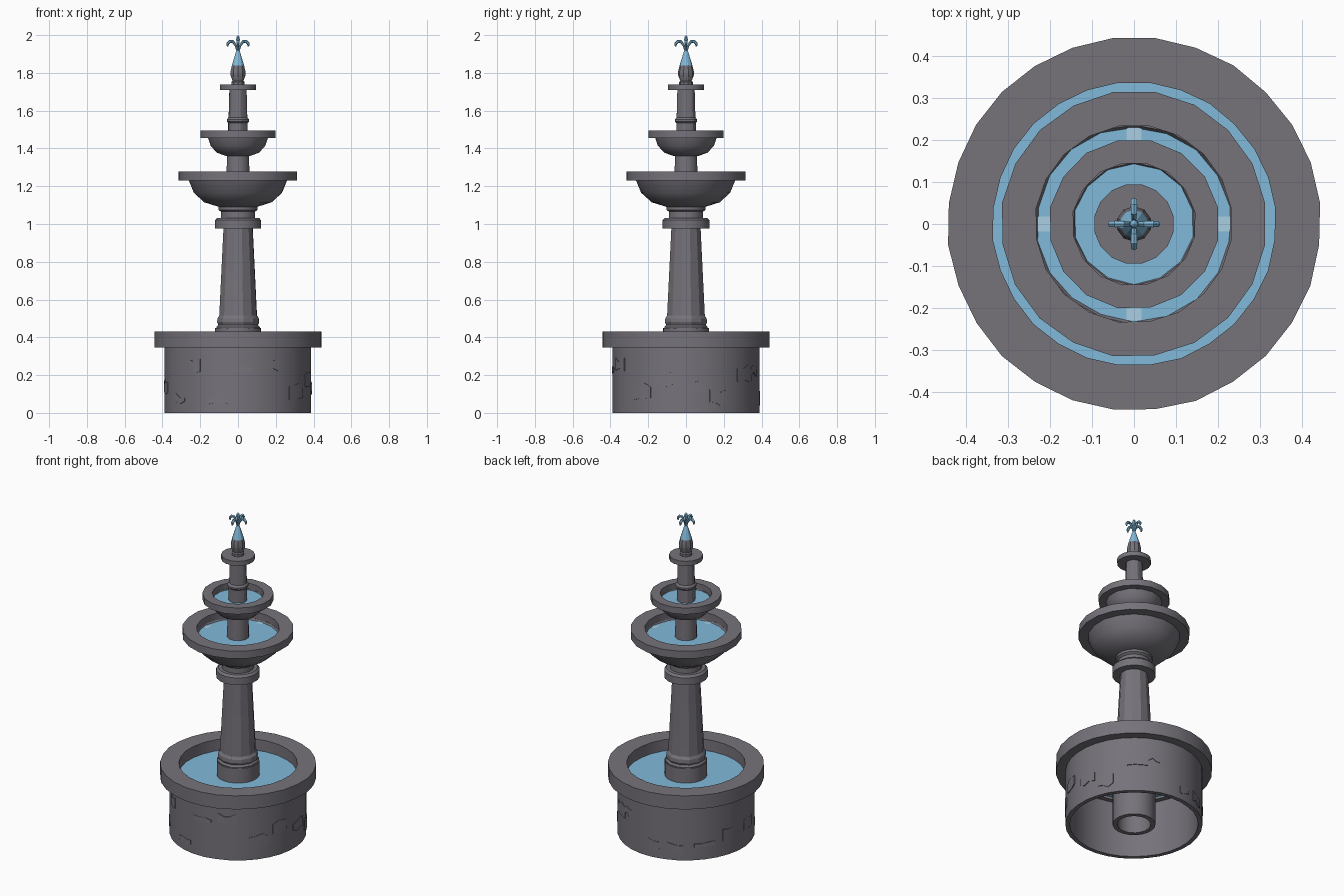
import bpy, bmesh, math, random

if "Cube" in bpy.data.objects:
    bpy.data.objects.remove(bpy.data.objects["Cube"])
random.seed(4)


def material(name, rgb):
    m = bpy.data.materials.new(name)
    m.diffuse_color = (*rgb, 1)
    m.use_nodes = True
    m.node_tree.nodes["Principled BSDF"].inputs["Base Color"].default_value = m.diffuse_color
    return m


STONE = material("grey_stone", (0.18, 0.17, 0.195))
WATER = material("blue_water", (0.22, 0.49, 0.70))
FOAM = material("pale_foam", (0.40, 0.62, 0.76))


def finish(name, bm, mats, smooth=30):
    bmesh.ops.recalc_face_normals(bm, faces=bm.faces)
    me = bpy.data.meshes.new(name)
    bm.to_mesh(me)
    bm.free()
    for m in mats:
        me.materials.append(m)
    for p in me.polygons:
        p.use_smooth = True
    me.set_sharp_from_angle(angle=math.radians(smooth))
    ob = bpy.data.objects.new(name, me)
    bpy.context.collection.objects.link(ob)
    return ob


def lathe(name, profile, sides, mats=(STONE,), closed=False, jitter=0.0, rule=None, smooth=30):
    """Revolve (radius, z) points around z; radius 0 collapses to a point."""
    bm = bmesh.new()
    wob = [1 + random.uniform(-jitter, jitter) for _ in range(sides)]
    rings = []
    for r, z in profile:
        if r == 0:
            rings.append([bm.verts.new((0, 0, z))] * sides)
        else:
            rings.append([bm.verts.new((r * w * math.cos(a), r * w * math.sin(a), z))
                          for w, a in zip(wob, [math.tau * (i + .5) / sides for i in range(sides)])])
    pairs = list(zip(rings, rings[1:]))
    if closed:
        pairs.append((rings[-1], rings[0]))
    for a, b in pairs:
        for i in range(sides):
            j = (i + 1) % sides
            vs = list(dict.fromkeys((a[i], a[j], b[j], b[i])))
            if len(vs) > 2:
                f = bm.faces.new(vs)
                if rule:
                    f.material_index = rule(f.calc_center_median().z)
    return finish(name, bm, mats, smooth)


def band(name, r_in, r_out, z0, z1, sides, jitter=0.004):
    """Square-section stone ring."""
    return lathe(name, [(r_in, z0), (r_out, z0), (r_out, z1), (r_in, z1)], sides,
                 closed=True, jitter=jitter)


# basin: hollow wall, overhanging rim
band("basin_wall", 0.365, 0.39, 0, 0.36, 32)
band("basin_rim", 0.337, 0.444, 0.345, 0.43, 28)

# chipped stone patches barely proud of the basin wall
bm = bmesh.new()
for k in range(16):
    a0 = math.tau * k / 16 + random.uniform(-.1, .1)
    da, z0, h = random.uniform(.15, .34), random.uniform(.04, .25), random.uniform(.03, .08)
    rows = []
    for i in range(4):
        a = a0 + da * i / 3
        lo, hi = z0 + random.uniform(-.012, .012), z0 + h + random.uniform(-.012, .012)
        rows.append([bm.verts.new((r * math.cos(a), r * math.sin(a), z))
                     for r, z in ((.38, lo), (.393, lo), (.392, hi), (.38, hi))])
    for a, b in zip(rows, rows[1:]):
        for i in range(4):
            bm.faces.new((a[i], a[(i + 1) % 4], b[(i + 1) % 4], b[i]))
    bm.faces.new(rows[0])
    bm.faces.new(rows[-1])
finish("chipped_stones", bm, [STONE])

# main column with hollow foot
band("column_foot", 0.095, 0.122, 0, 0.45, 20)
lathe("column", [(0, 0.42), (0.118, 0.42), (0.118, 0.455), (0.108, 0.465), (0.115, 0.48),
                 (0.113, 0.50), (0.103, 0.515), (0.08, 0.975), (0.08, 0.985), (0, 0.985)],
      12, jitter=0.015, smooth=25)
lathe("column_collar", [(0, 0.975), (0.124, 0.975), (0.124, 1.02), (0.112, 1.033), (0, 1.033)], 18, jitter=0.005)
lathe("column_neck", [(0, 1.03), (0.092, 1.03), (0.092, 1.065), (0.105, 1.075),
                      (0.105, 1.09), (0.09, 1.10), (0, 1.10)], 16, jitter=0.005)

# lower bowl
lathe("lower_bowl", [(0, 1.09), (0.10, 1.09), (0.18, 1.115), (0.235, 1.165), (0.264, 1.235),
                     (0.237, 1.235), (0.19, 1.16), (0, 1.13)], 18, jitter=0.01)
band("lower_bowl_rim", 0.235, 0.317, 1.23, 1.277, 20)
lathe("middle_column", [(0, 1.12), (0.066, 1.12), (0.06, 1.38), (0, 1.38)], 12)

# upper bowl
lathe("upper_bowl", [(0, 1.36), (0.065, 1.36), (0.115, 1.378), (0.148, 1.415), (0.163, 1.46),
                     (0.146, 1.46), (0.11, 1.40), (0, 1.39)], 14, jitter=0.01)
band("upper_bowl_rim", 0.147, 0.203, 1.455, 1.495, 16)
lathe("top_column", [(0, 1.38), (0.053, 1.38), (0.053, 1.535), (0.061, 1.543), (0.061, 1.553),
                     (0.051, 1.565), (0.047, 1.715), (0, 1.715)], 12, jitter=0.01)
lathe("top_disc", [(0, 1.71), (0.096, 1.71), (0.096, 1.738), (0, 1.738)], 16)

# water surfaces
for name, r, z, n in (("basin_water", 0.345, 0.36, 28), ("lower_bowl_water", 0.236, 1.225, 18),
                      ("upper_bowl_water", 0.147, 1.455, 14)):
    lathe(name, [(0, z), (r, z)], n, mats=(WATER,))

# pale foam plates on the lower bowl's water, one per side
bm = bmesh.new()
for k in range(4):
    c, s = math.cos(k * math.pi / 2), math.sin(k * math.pi / 2)
    bm.faces.new([bm.verts.new((x * c - y * s, x * s + y * c, 1.228))
                  for x, y in ((.20, -.018), (.229, -.018), (.229, .018), (.20, .018))])
finish("foam", bm, [FOAM])

# finial: stone below, water jet above
lathe("finial", [(0, 1.735), (0.036, 1.735), (0.036, 1.752), (0.03, 1.758), (0.041, 1.785),
                 (0.042, 1.805), (0.034, 1.84), (0.012, 1.91), (0.006, 1.925), (0, 1.925)],
      10, mats=(STONE, WATER), rule=lambda z: int(z > 1.84))
lathe("centre_spray", [(0, 1.915), (0.006, 1.915), (0.006, 1.955), (0.011, 1.975), (0.008, 1.992), (0, 2.0)],
      8, mats=(WATER,))

# four curling sprays swept as tapered tubes
path = [(0.003, 1.915), (0.012, 1.945), (0.027, 1.966), (0.044, 1.966), (0.055, 1.955), (0.055, 1.94)]
width = [0.005, 0.006, 0.008, 0.009, 0.008, 0.004]
bm = bmesh.new()
for k in range(4):
    a = k * math.pi / 2
    rings = []
    for i, (x, z) in enumerate(path):
        p, q = path[max(i - 1, 0)], path[min(i + 1, len(path) - 1)]
        t = math.atan2(q[1] - p[1], q[0] - p[0])
        ring = []
        for j in range(6):
            u, v = width[i] * math.cos(math.tau * j / 6), width[i] * math.sin(math.tau * j / 6)
            rx = x - u * math.sin(t)
            ring.append(bm.verts.new((rx * math.cos(a) - v * math.sin(a),
                                      rx * math.sin(a) + v * math.cos(a), z + u * math.cos(t))))
        rings.append(ring)
    for r0, r1 in zip(rings, rings[1:]):
        for j in range(6):
            bm.faces.new((r0[j], r0[(j + 1) % 6], r1[(j + 1) % 6], r1[j]))
    bm.faces.new(rings[0])
    bm.faces.new(rings[-1])
finish("curling_sprays", bm, [WATER])
